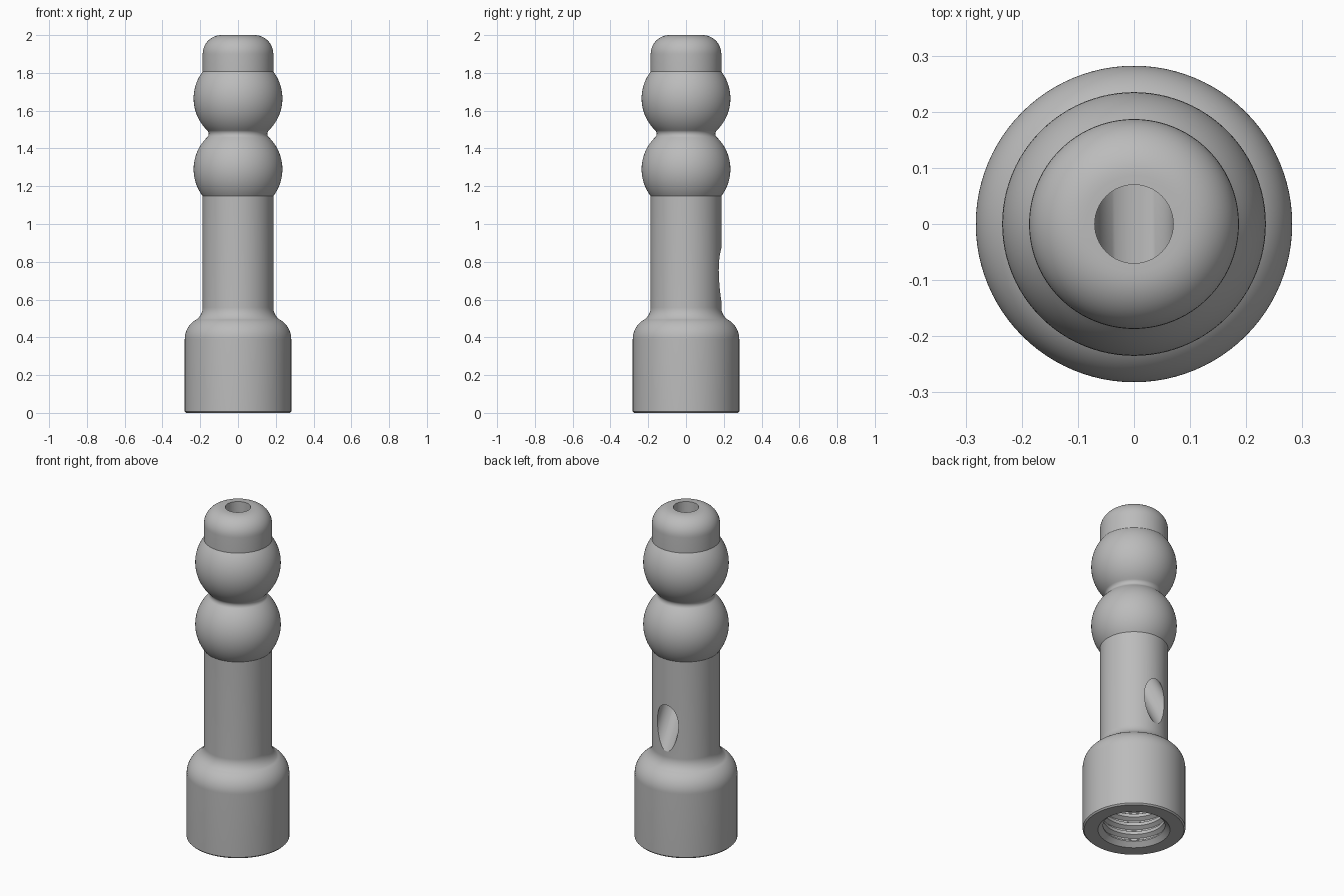
import bpy, bmesh, math

SEGMENTS = 96

default = bpy.data.objects.get("Cube")
if default:
    bpy.data.objects.remove(default, do_unlink=True)

grey = bpy.data.materials.new("satin grey")
grey.use_nodes = True
colour = (0.5, 0.5, 0.5, 1)
grey.diffuse_color = colour
grey.node_tree.nodes["Principled BSDF"].inputs["Base Color"].default_value = colour


def arc(cr, cz, radius, start, end, steps=12):
    """Profile points (radius, height) along a circular arc, angles in degrees."""
    points = []
    for i in range(steps + 1):
        a = math.radians(start + (end - start) * i / steps)
        points.append((cr + radius * math.cos(a), cz + radius * math.sin(a)))
    return points


def finish(bm, name):
    bmesh.ops.remove_doubles(bm, verts=bm.verts, dist=1e-5)
    bmesh.ops.recalc_face_normals(bm, faces=bm.faces)
    mesh = bpy.data.meshes.new(name)
    bm.to_mesh(mesh)
    bm.free()
    obj = bpy.data.objects.new(name, mesh)
    bpy.context.collection.objects.link(obj)
    obj.data.materials.append(grey)
    return obj


def lathe(name, profile):
    bm = bmesh.new()
    verts = [bm.verts.new((r, 0, z)) for r, z in profile]
    edges = [bm.edges.new(pair) for pair in zip(verts, verts[1:])]
    bmesh.ops.spin(bm, geom=verts + edges, cent=(0, 0, 0), axis=(0, 0, 1),
                   angle=math.tau, steps=SEGMENTS, use_merge=True)
    return finish(bm, name)


# Threaded socket, from its floor down to the mouth
crest, root, pitch, turns = 0.17, 0.192, 0.055, 6
profile = [(0, 0.38), (crest, 0.38)]
for i in reversed(range(turns)):
    z = 0.025 + i * pitch
    profile += [(crest, z + 0.8 * pitch), (root, z + 0.55 * pitch),
                (root, z + 0.4 * pitch), (crest, z + 0.15 * pitch)]
profile += [(crest, 0.025), (0.198, 0)]

# Base collar, rounded shoulder and shaft
profile += [(0.274, 0), (0.282, 0.008)]
profile += arc(0.162, 0.39, 0.12, 0, 58)
profile += arc(0.267, 0.559, 0.08, 238, 180)[1:]

# Two balls joined by a filleted neck
ball, low, high = 0.235, 1.29, 1.665
edge = math.degrees(math.acos(0.187 / ball))
profile += arc(0, low, ball, -edge, 46.2, 24)
profile += arc(0.18, (low + high) / 2, 0.025, 226.2, 133.8)[1:-1]
profile += arc(0, high, ball, -46.2, edge, 24)

# Rounded tip
profile += arc(0.087, 1.9, 0.1, 0, 90)
profile.append((0, 2))
body = lathe("mouthpiece_body", profile)

# Bent bore: straight down from the tip, then angled out of the back
bore, bend, tilt, length = 0.07, 1.055, math.radians(30), 0.72
bm = bmesh.new()
rings = [[], [], []]
for i in range(64):
    a = math.tau * i / 64
    x, y = bore * math.cos(a), bore * math.sin(a)
    z = bend + y * math.tan(tilt / 2)
    rings[0].append(bm.verts.new((x, y, 2.1)))
    rings[1].append(bm.verts.new((x, y, z)))
    rings[2].append(bm.verts.new((x, y + length * math.sin(tilt),
                                  z - length * math.cos(tilt))))
for upper, lower in zip(rings, rings[1:]):
    for i in range(64):
        j = (i + 1) % 64
        bm.faces.new((upper[i], upper[j], lower[j], lower[i]))
bm.faces.new(rings[0])
bm.faces.new(rings[2])
cutter = finish(bm, "bore_cutter")
cutter.hide_render = True

cut = body.modifiers.new("bore", 'BOOLEAN')
cut.operation = 'DIFFERENCE'
cut.solver = 'EXACT'
cut.object = cutter

# Bake the cut and shade smooth with crisp edges
bpy.ops.object.select_all(action='DESELECT')
body.select_set(True)
bpy.context.view_layer.objects.active = body
bpy.ops.object.modifier_apply(modifier=cut.name)
bpy.data.objects.remove(cutter, do_unlink=True)
bpy.ops.object.shade_smooth_by_angle(angle=math.radians(25))
